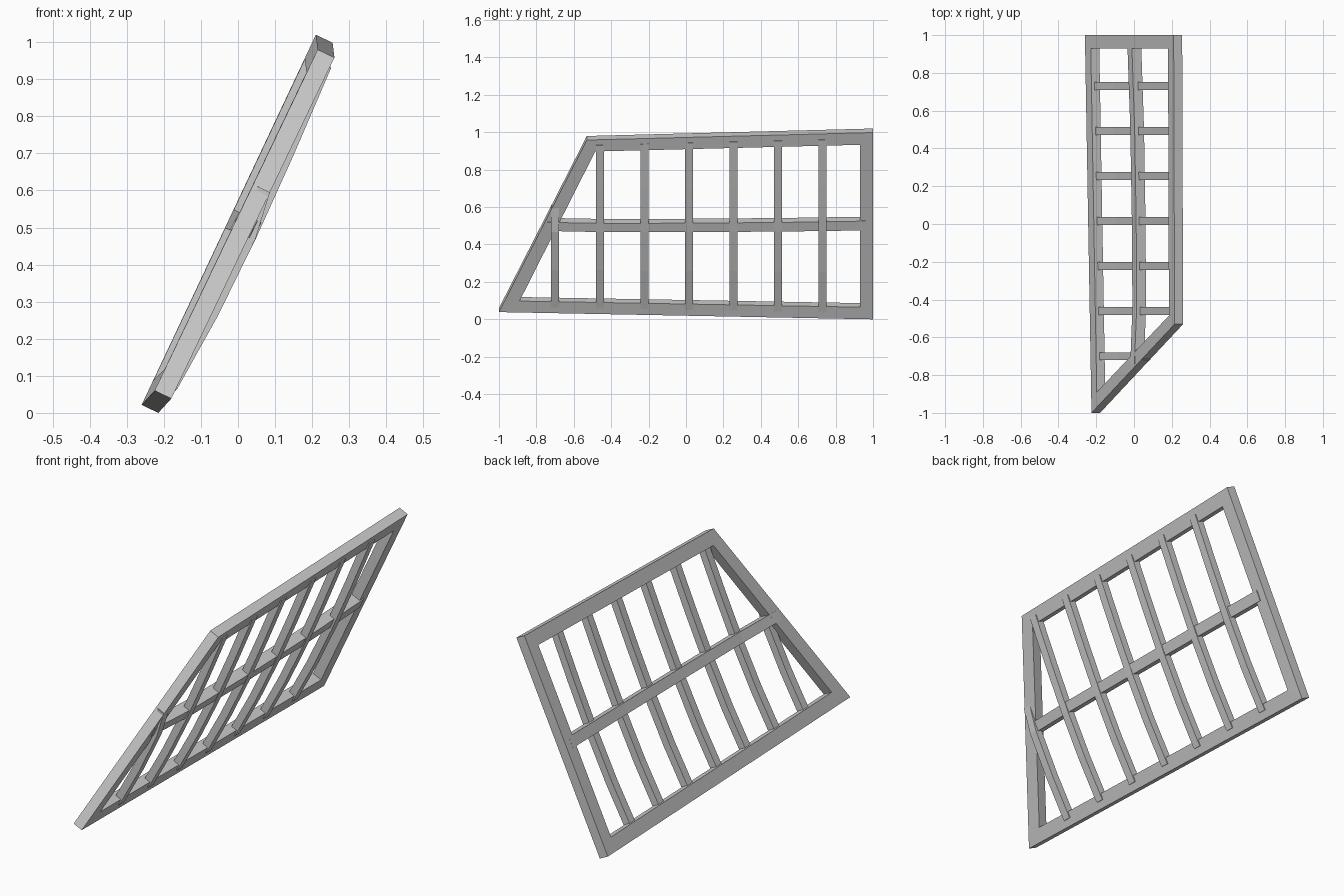
import bpy
from mathutils import Vector

if "Cube" in bpy.data.objects:
    bpy.data.objects.remove(bpy.data.objects["Cube"])

# Outer corners of the tilted panel's upper-left face
A = Vector((-0.225, -1.0, 0.06))
B = Vector((0.215, -0.53, 0.98))
C = Vector((0.21, 1.0, 1.02))
D = Vector((-0.26, 1.0, 0.0215))
N = Vector((0.902, 0.0, -0.431))   # thickness direction


def point(y, u, depth):
    """Panel coordinates: y along length, u up the slope, depth through it."""
    low = A.lerp(D, (y + 1) / 2)
    high = B.lerp(C, (y + 0.53) / 1.53)
    return low.lerp(high, u) + N * depth


def make_object(name, verts, faces):
    mesh = bpy.data.meshes.new(name)
    mesh.from_pydata([tuple(v) for v in verts], [], faces)
    mesh.validate()
    obj = bpy.data.objects.new(name, mesh)
    bpy.context.collection.objects.link(obj)
    # consistent outward normals
    import bmesh
    bm = bmesh.new()
    bm.from_mesh(mesh)
    bmesh.ops.recalc_face_normals(bm, faces=bm.faces)
    bm.to_mesh(mesh)
    bm.free()
    return obj


def bar(name, stations, half_y, half_u, half_depth):
    """Rectangular bar swept through (y, u, depth) stations."""
    verts, faces = [], []
    for y, u, d in stations:
        for a, b in ((-1, -1), (1, -1), (1, 1), (-1, 1)):
            verts.append(point(y + a * half_y, u + a * half_u, d + b * half_depth))
    for i in range(len(stations) - 1):
        for k in range(4):
            j = (k + 1) % 4
            faces.append((4 * i + k, 4 * i + j, 4 * i + 4 + j, 4 * i + 4 + k))
    last = 4 * (len(stations) - 1)
    faces += [(3, 2, 1, 0), tuple(range(last, last + 4))]
    return make_object(name, verts, faces)


# Outer frame: mitred four-sided ring
outer = [(-1, 0), (-0.53, 1), (1, 1), (1, 0)]
inner = [(-0.89, 0.067), (-0.485, 0.933), (0.93, 0.936), (0.93, 0.064)]
ring = [point(y, u, d) for d in (0, 0.05) for y, u in outer + inner]
faces = []
for k in range(4):
    j = (k + 1) % 4
    faces += [(k, j, 4 + j, 4 + k), (8 + k, 12 + k, 12 + j, 8 + j),
              (k, 8 + k, 8 + j, j), (4 + k, 4 + j, 12 + j, 12 + k)]
make_object("outer_frame", ring, faces)

# Long middle rail, bowed slightly
bar("middle_rail",
    [(-0.74, 0.503, 0.024), (-0.45, 0.503, 0.040), (0.0, 0.503, 0.0425),
     (0.5, 0.503, 0.039), (0.96, 0.503, 0.027)], 0, 0.025, 0.0275)

# Slats: the first is short and runs into the slanted side of the frame
bar("short_slat", [(-0.7, 0.035, 0.036), (-0.7, 0.26, 0.049),
                   (-0.7, 0.48, 0.050), (-0.7, 0.61, 0.030)], 0.021, 0, 0.019)
bow = [(0.035, 0.036), (0.26, 0.050), (0.48, 0.053), (0.72, 0.047), (0.97, 0.036)]
for i in range(6):
    y = -0.46 + 0.238 * i
    bar(f"slat_{i + 1}", [(y, u, d) for u, d in bow], 0.021, 0, 0.019)
